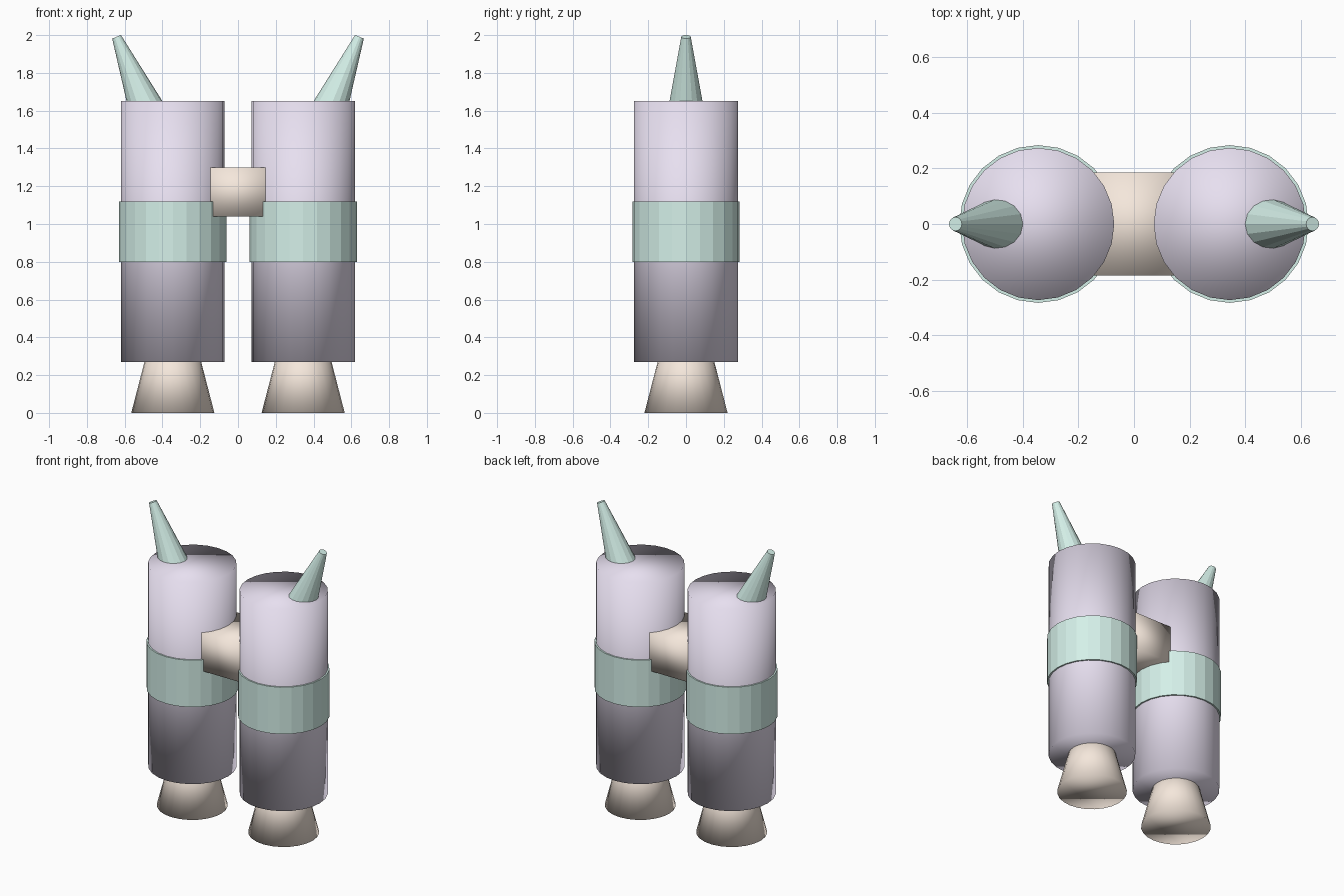
import bpy
import bmesh
from math import radians
from mathutils import Matrix, Vector

if "Cube" in bpy.data.objects:
    bpy.data.objects.remove(bpy.data.objects["Cube"])


def material(name, rgb):
    m = bpy.data.materials.new(name)
    m.diffuse_color = (*rgb, 1)
    m.use_nodes = True
    m.node_tree.nodes["Principled BSDF"].inputs["Base Color"].default_value = m.diffuse_color
    return m


LAVENDER = material("lavender", (0.80, 0.74, 0.87))
MINT = material("mint", (0.66, 0.87, 0.81))
PEACH = material("peach", (0.91, 0.80, 0.71))


def finish(bm, name, mat, smooth):
    mesh = bpy.data.meshes.new(name)
    bm.to_mesh(mesh)
    bm.free()
    for p in mesh.polygons:
        p.use_smooth = smooth
    mesh.materials.append(mat)
    bpy.context.collection.objects.link(bpy.data.objects.new(name, mesh))


def cone(name, base, length, r1, r2, mat, sides=24, tilt=0.0, smooth=True):
    """Capped cone or cylinder rising from base, tilted in the xz plane."""
    bm = bmesh.new()
    place = (Matrix.Translation(base) @ Matrix.Rotation(tilt, 4, 'Y')
             @ Matrix.Translation((0, 0, length / 2)))
    bmesh.ops.create_cone(bm, cap_ends=True, segments=sides, radius1=r1,
                          radius2=r2, depth=length, matrix=place)
    finish(bm, name, mat, smooth)


TILT = radians(22.5)
HORN = 0.42
for side, s in (("left", -1), ("right", 1)):
    x = 0.345 * s
    # Tank, its faceted band and the flared nozzle below
    cone(side + "_tank", (x, 0, 0.27), 1.38, 0.274, 0.274, LAVENDER)
    cone(side + "_band", (x, 0, 0.80), 0.32, 0.284, 0.284, MINT, smooth=False)
    cone(side + "_nozzle", (x, 0, 0), 0.36, 0.22, 0.127, PEACH)
    # Horn leaning outward, its base sunk into the tank top
    tip = Vector((0.643 * s, 0, 1.991))
    axis = Matrix.Rotation(TILT * s, 3, 'Y') @ Vector((0, 0, 1))
    cone(side + "_horn", tip - axis * HORN, HORN, 0.096, 0.025, MINT,
         sides=16, tilt=TILT * s, smooth=False)

# Block joining the two tanks
bm = bmesh.new()
bmesh.ops.create_cube(bm, size=1, matrix=Matrix.Translation((0, 0, 1.17))
                      @ Matrix.Diagonal((0.40, 0.37, 0.26, 1)))
finish(bm, "connector", PEACH, True)
